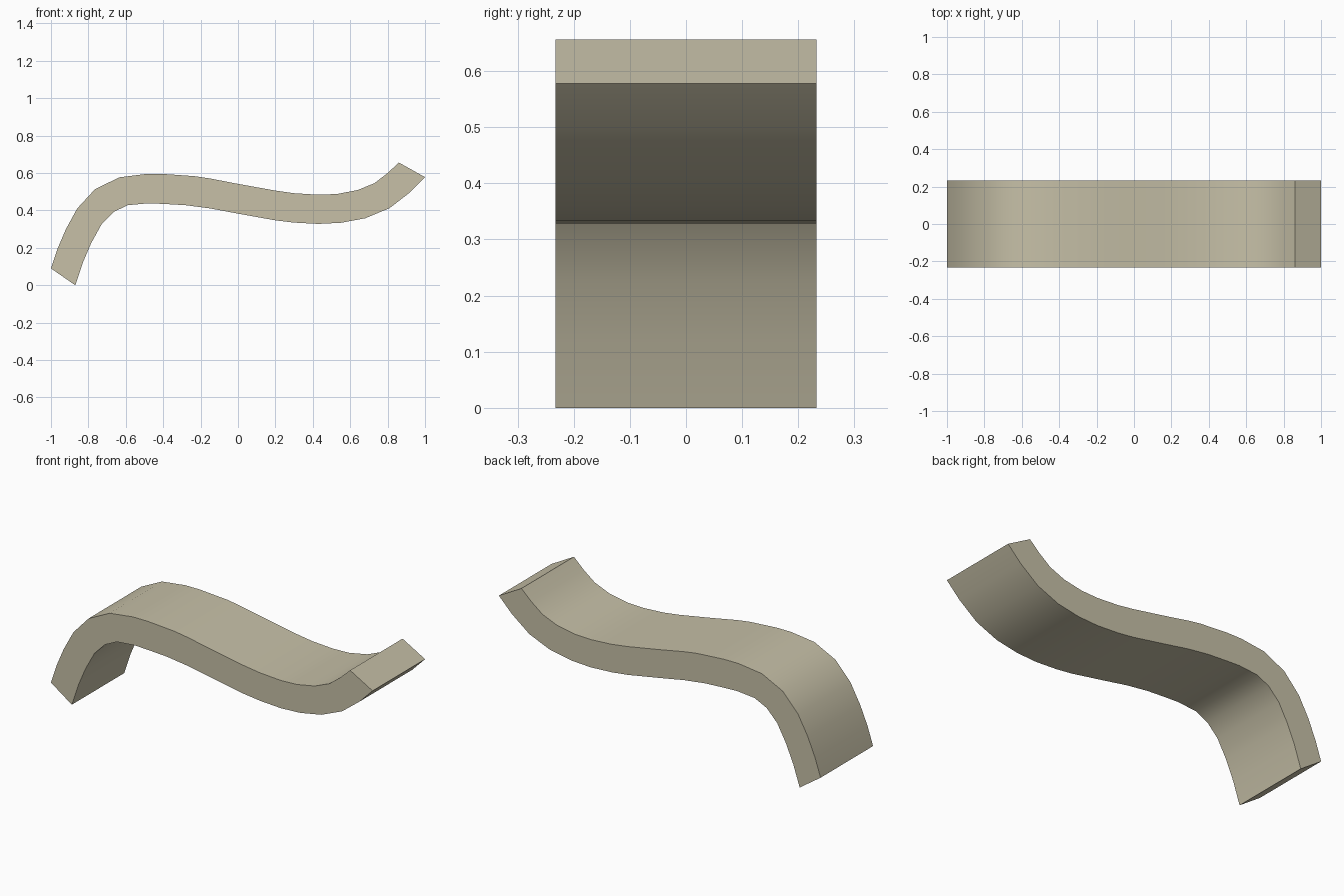
import bpy, bmesh, math

cube = bpy.data.objects.get("Cube")
if cube:
    bpy.data.objects.remove(cube, do_unlink=True)

HALF_WIDTH = 0.233

# Upper and lower edges of the curved slab, paired from left end to right end
UPPER = [(-1, .09), (-.965, .195), (-.92, .3), (-.86, .41), (-.765, .513),
         (-.635, .577), (-.49, .595), (-.4, .595), (-.23, .583), (-.15, .571), (0, .542),
         (.2, .506), (.3, .492), (.43, .484), (.53, .488), (.64, .509),
         (.73, .546), (.8, .6), (.86, .656)]
LOWER = [(-.87, 0), (-.83, .12), (-.785, .225), (-.73, .325), (-.665, .392),
         (-.59, .428), (-.48, .438), (-.4, .435), (-.28, .428), (-.15, .411), (0, .383),
         (.2, .347), (.3, .335), (.43, .328), (.55, .334), (.68, .358),
         (.81, .412), (.92, .497), (1, .578)]

# Plain stone colour
stone = bpy.data.materials.new("warm_stone")
stone.use_nodes = True
color = (0.57, 0.53, 0.39, 1)
stone.diffuse_color = color
stone.node_tree.nodes["Principled BSDF"].inputs["Base Color"].default_value = color

# Strip of quads in profile, extruded across the width
bm = bmesh.new()
rows = [[bm.verts.new((x, -HALF_WIDTH, z)) for x, z in edge] for edge in (UPPER, LOWER)]
faces = [bm.faces.new((rows[1][i], rows[1][i + 1], rows[0][i + 1], rows[0][i]))
         for i in range(len(UPPER) - 1)]
extruded = bmesh.ops.extrude_face_region(bm, geom=faces, use_keep_orig=True)
moved = [v for v in extruded["geom"] if isinstance(v, bmesh.types.BMVert)]
bmesh.ops.translate(bm, verts=moved, vec=(0, 2 * HALF_WIDTH, 0))
bmesh.ops.recalc_face_normals(bm, faces=bm.faces)

mesh = bpy.data.meshes.new("curved_slab")
bm.to_mesh(mesh)
bm.free()
mesh.materials.append(stone)
slab = bpy.data.objects.new("curved_slab", mesh)
bpy.context.collection.objects.link(slab)

# Smooth along the wave, crisp at its borders
bpy.ops.object.select_all(action="DESELECT")
slab.select_set(True)
bpy.context.view_layer.objects.active = slab
bpy.ops.object.shade_smooth_by_angle(angle=math.radians(35))
